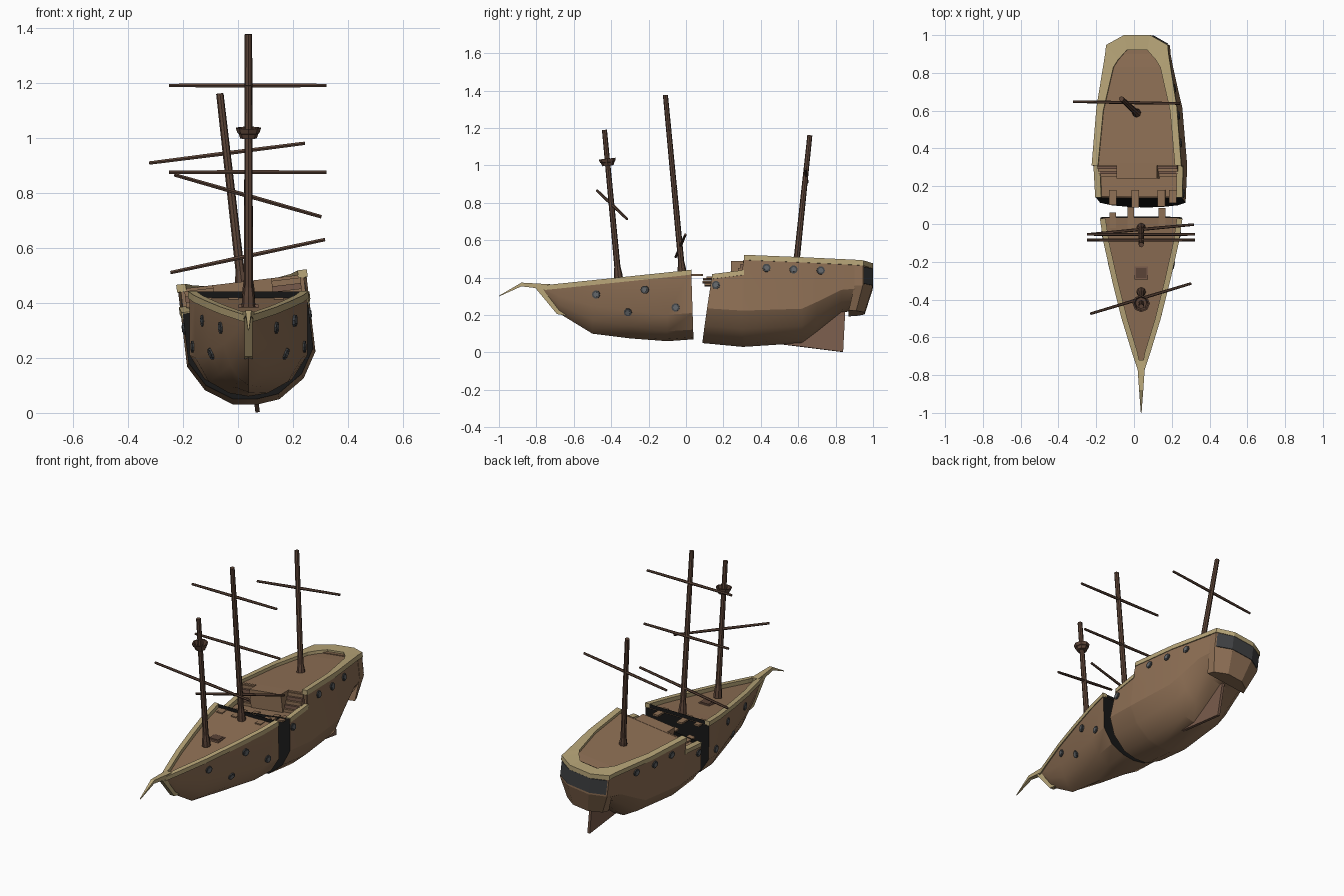
import bpy, bmesh, math
from mathutils import Matrix, Vector
from mathutils.bvhtree import BVHTree

if "Cube" in bpy.data.objects:
    bpy.data.objects.remove(bpy.data.objects["Cube"])

def mat(name, r, g, b):
    m = bpy.data.materials.new(name)
    m.diffuse_color = (r, g, b, 1)
    m.use_nodes = True
    m.node_tree.nodes["Principled BSDF"].inputs["Base Color"].default_value = m.diffuse_color
    return m

WOOD = mat("hull_wood", 0.27, 0.16, 0.09)
TRIM = mat("pale_trim", 0.48, 0.38, 0.19)
SPAR = mat("dark_spar", 0.105, 0.057, 0.038)
RED = mat("reddish_wood", 0.19, 0.105, 0.07)
BLACK = mat("broken_black", 0.008, 0.008, 0.008)
IRON = mat("porthole_iron", 0.06, 0.065, 0.07)
GLASS = mat("porthole_glass", 0.13, 0.14, 0.15)
PANE = mat("window_dark", 0.05, 0.052, 0.055)

# Bow half is upright, stern half is rolled over to port
BOW = Matrix.Translation((0.038, 0, 0))
STERN = Matrix.Translation((0.068, 0, 0.03)) @ Matrix.Rotation(math.radians(-6.8), 4, 'Y')
WORLD = Matrix.Identity(4)

def make(name, verts, faces, mats, M=WORLD, smooth=False, rule=None, fix=True):
    me = bpy.data.meshes.new(name)
    me.from_pydata([M @ Vector(v) for v in verts], [], faces)
    for m in mats:
        me.materials.append(m)
    if rule:
        for p in me.polygons:
            p.material_index = rule(p.index)
    if fix:
        bm = bmesh.new()
        bm.from_mesh(me)
        bmesh.ops.recalc_face_normals(bm, faces=bm.faces)
        bm.to_mesh(me)
        bm.free()
    ob = bpy.data.objects.new(name, me)
    bpy.context.collection.objects.link(ob)
    if smooth:
        bpy.context.view_layer.objects.active = ob
        ob.select_set(True)
        bpy.ops.object.shade_smooth_by_angle(angle=math.radians(28))
        ob.select_set(False)
    return ob

def loft(name, rings, mats, M=WORLD, closed=True, caps=(True, True), smooth=False, cap_mats=(0, 0)):
    n = len(rings[0])
    verts = [p for r in rings for p in r]
    faces, slots = [], []
    for i in range(len(rings) - 1):
        for j in range(n if closed else n - 1):
            k = (j + 1) % n
            faces.append((i*n + j, i*n + k, (i+1)*n + k, (i+1)*n + j))
            slots.append(0)
    for on, base, s in ((caps[0], 0, cap_mats[0]), (caps[1], (len(rings)-1)*n, cap_mats[1])):
        if on:
            faces.append(tuple(base + j for j in range(n)))
            slots.append(s)
    return make(name, verts, faces, mats, M, smooth, lambda i: slots[i])

def box(name, x0, x1, y0, y1, z0, z1, m, M=WORLD):
    rings = [[(x0, y0, z), (x1, y0, z), (x1, y1, z), (x0, y1, z)] for z in (z0, z1)]
    return loft(name, rings, [m], M)

def plate(name, yz, t, m, M=WORLD):
    return loft(name, [[(x, y, z) for y, z in yz] for x in (-t, t)], [m], M)

def rod(name, a, b, profile, m, sides=8):
    """Turned part from a to b; profile = (fraction along, radius)."""
    a, b = Vector(a), Vector(b)
    q = (b - a).to_track_quat('Z', 'Y')
    rings = [[a.lerp(b, f) + q @ Vector((r*math.cos(t), r*math.sin(t), 0))
              for t in (2*math.pi*k/sides for k in range(sides))] for f, r in profile]
    return loft(name, rings, [m])

def mirror_ring(half):
    return [(-x, y, z) for x, y, z in reversed(half[1:])] + half

def rail(name, outer, inner, depth, M):
    rings = [[(o[0], o[1], o[2]-depth), o, (i[0], i[1], o[2]), (i[0], i[1], o[2]-depth)]
             for o, i in zip(outer, inner)]
    loft(name, rings, [TRIM], M)

def flip(pts):
    return [(-p[0],) + tuple(p[1:]) for p in pts]

def portholes(prefix, hull, M, spots):
    inv = M.inverted()
    me = hull.data
    tree = BVHTree.FromPolygons([inv @ v.co for v in me.vertices], [tuple(p.vertices) for p in me.polygons])
    for i, (y, z) in enumerate(spots):
        for s in (1, -1):
            hit, nor, _, _ = tree.ray_cast(Vector((s, y, z)), Vector((-s, 0, 0)))
            if hit is None:
                continue
            if nor.x * s < 0:
                nor = -nor
            c, n = M @ hit, M.to_3x3() @ nor
            rod(f"{prefix}_porthole_ring_{i}_{s}", c - n*0.01, c + n*0.006, [(0, 0.022), (1, 0.022)], IRON, 10)
            rod(f"{prefix}_porthole_glass_{i}_{s}", c, c + n*0.008, [(0, 0.013), (1, 0.013)], GLASS, 10)

# ---- Bow half ----
def bow_top(y):
    return 0.355 + 0.104*(y + 0.78)

FULL = [(0, 0), (.36, .03), (.74, .14), (1, .38), (1, 1)]
VEE = [(0, 0), (.3, .12), (.6, .34), (.84, .62), (1, 1)]
bow_st = [(-.78, .012, .33), (-.68, .045, .21), (-.5, .1, .1), (-.3, .15, .075),
          (-.1, .195, .06), (.04, .215, .07)]
rings = []
for y, w, zb in bow_st:
    t = min(1, max(0, (y + .78)/.7))
    half = []
    for (fx, fz), (vx, vz) in zip(FULL, VEE):
        f = fz*t + vz*(1 - t)
        skew = -0.012*f if y > 0 else 0
        half.append((w*(fx*t + vx*(1 - t)), y + skew, zb + (bow_top(y) - zb)*f))
    rings.append(mirror_ring(half))
bow_hull = loft("bow_hull", rings, [WOOD, BLACK], BOW, closed=False, smooth=True, cap_mats=(0, 1))
outer = [(w + .004, min(y, .03), bow_top(y) + .002) for y, w, _ in bow_st]
inner = [(max(0, w - .026), min(y, .03), 0) for y, w, _ in bow_st]
rail("bow_rail_right", outer, inner, .026, BOW)
rail("bow_rail_left", flip(outer), flip(inner), .026, BOW)
loft("bow_deck", [[(-w*.95, min(y, .035), bow_top(y) - .022), (w*.95, min(y, .035), bow_top(y) - .022)]
                  for y, w, _ in bow_st], [WOOD], BOW, closed=False, caps=(False, False))
plate("stem_post", [(-.82, .362), (-.74, .355), (-.63, .195), (-.69, .205)], .014, TRIM, BOW)
loft("bowsprit", [[(-w, y, z - h), (w, y, z - h), (w, y, z), (-w, y, z)] for y, z, w, h in
                  ((-.72, .364, .022, .03), (-.88, .373, .011, .02), (-1, .303, .002, .004))], [TRIM], BOW)
box("deck_hatch", -.036, .036, -.295, -.225, .36, .394, RED, BOW)
box("hatch_lid", -.027, .027, -.286, -.234, .39, .397, SPAR, BOW)
for i, (x, l) in enumerate(((-.055, .09), (.11, .085), (-.15, .06))):
    box(f"bow_broken_plank_{i}", x - .018, x + .018, -.02, l, .408, .419, WOOD, BOW)
portholes("bow", bow_hull, BOW, [(-.48, .31), (-.22, .335), (-.31, .215), (-.055, .24)])

# ---- Stern half ----
SEC = [(0, 0), (.36, .01), (.77, .075), (1, .167)]
stern_st = [(.1, .228, .02, .36), (.3, .235, 0, .38), (.312, .235, 0, .463), (.62, .21, .02, .453),
            (.7, .195, .08, .45), (.83, .174, .185, .446), (.92, .158, .2, .43)]
rings = []
for k, (y, w, zb, zt) in enumerate(stern_st):
    half = [(w*fx, y, zb + fz*(.467 - zb)/.467) for fx, fz in SEC] + [(w, y, zt)]
    if k == 0:
        half = [(x, .085 + .055*z/.36, z) for x, _, z in half]
    rings.append(mirror_ring(half))
stern_hull = loft("stern_hull", rings, [WOOD, BLACK], STERN, closed=False, smooth=True, cap_mats=(1, 0))

# Stern gallery with a window band round its three back faces
def gallery_ring(z, pts, grow=0):
    return [(x + grow*(1 if x > 0 else -1), y + grow, z) for x, y in pts + [(-x, y) for x, y in reversed(pts)]]
low = [(.135, .87), (.12, .91), (.05, .955)]
high = [(.164, .9), (.16, .945), (.07, .996)]
loft("stern_gallery", [gallery_ring(.18, low), gallery_ring(.31, high), gallery_ring(.43, high)], [WOOD], STERN)
band = [(.153, .949), (.07, .996)]
loft("stern_window", [gallery_ring(z, band, .003) for z in (.322, .412)], [PANE], STERN)

# Poop rail runs round the stern; lower rail beside the main deck
po = [(.239, .31, .467), (.214, .62, .457), (.169, .9, .449), (.164, .948, .446), (.07, 1.0, .441)]
pi = [(.205, .31), (.178, .6), (.125, .83), (.1, .87), (.055, .92)]
rail("poop_rail", po + flip(po[::-1]), pi + flip(pi[::-1]), .028, STERN)
lo, li = [(.232, .14, .364), (.239, .31, .385)], [(.2, .14), (.205, .31)]
rail("main_rail_right", lo, li, .026, STERN)
rail("main_rail_left", flip(lo), flip(li), .026, STERN)
loft("poop_deck", [[(-x - .012, y, z - .018), (x + .012, y, z - .018)] for (x, y), (_, _, z) in zip(pi, po)],
     [WOOD], STERN, closed=False, caps=(False, False))
box("main_deck", -.222, .222, .145, .315, .33, .342, WOOD, STERN)
box("poop_bulkhead", -.225, .225, .312, .322, .33, .45, WOOD, STERN)
box("poop_landing", -.108, .108, .24, .322, .33, .45, WOOD, STERN)
for s in (-1, 1):
    for i in range(5):
        a, b = sorted((s*.108, s*.212))
        box(f"stair_{s}_{i}", a, b, .25 + i*.0135, .315, .34, .36 + i*.02, RED if i % 2 else WOOD, STERN)
for i, (x, l) in enumerate(((-.14, .1), (-.02, .088), (.12, .092), (.18, .11))):
    box(f"stern_broken_plank_{i}", x - .02, x + .02, l, .18, .345, .355, WOOD, STERN)
plate("rudder", [(.5, .015), (.84, -.028), (.852, .2), (.8, .18), (.68, .07)], .008, RED, STERN)
portholes("stern", stern_hull, STERN, [(.16, .305), (.43, .398), (.575, .39), (.72, .388)])

# ---- Masts ----
for nm, a, b in (("fore", (.038, -.36, .385), (.038, -.436, 1.19)),
                 ("main", (.038, -.018, .40), (.038, -.11, 1.376)),
                 ("mizzen", (.015, .587, .45), (-.066, .662, 1.16))):
    rod(nm + "_mast", a, b, [(0, .025), (.05, .022), (.09, .0165), (1, .0135)], SPAR)

# ---- Yards, some fallen askew ----
for nm, a, b in (("main_upper", (-.25, -.085, 1.19), (.322, -.085, 1.19)),
                 ("main_lower", (-.25, -.055, .875), (.322, -.055, .875)),
                 ("main_fallen", (-.245, -.055, .51), (.316, -.003, .63)),
                 ("fore", (-.23, -.475, .865), (.302, -.315, .713)),
                 ("mizzen", (-.323, .648, .908), (.243, .638, .98))):
    rod(nm + "_yard", a, b, [(0, .007), (.5, .0085), (1, .007)], SPAR, 6)

# ---- Crow's nest (hollow cup) ----
rod("crows_nest", (.038, -.417, .998), (.038, -.421, 1.036),
    [(0, .03), (.45, .036), (.5, .04), (1, .046), (1, .038), (.3, .03)], SPAR)
